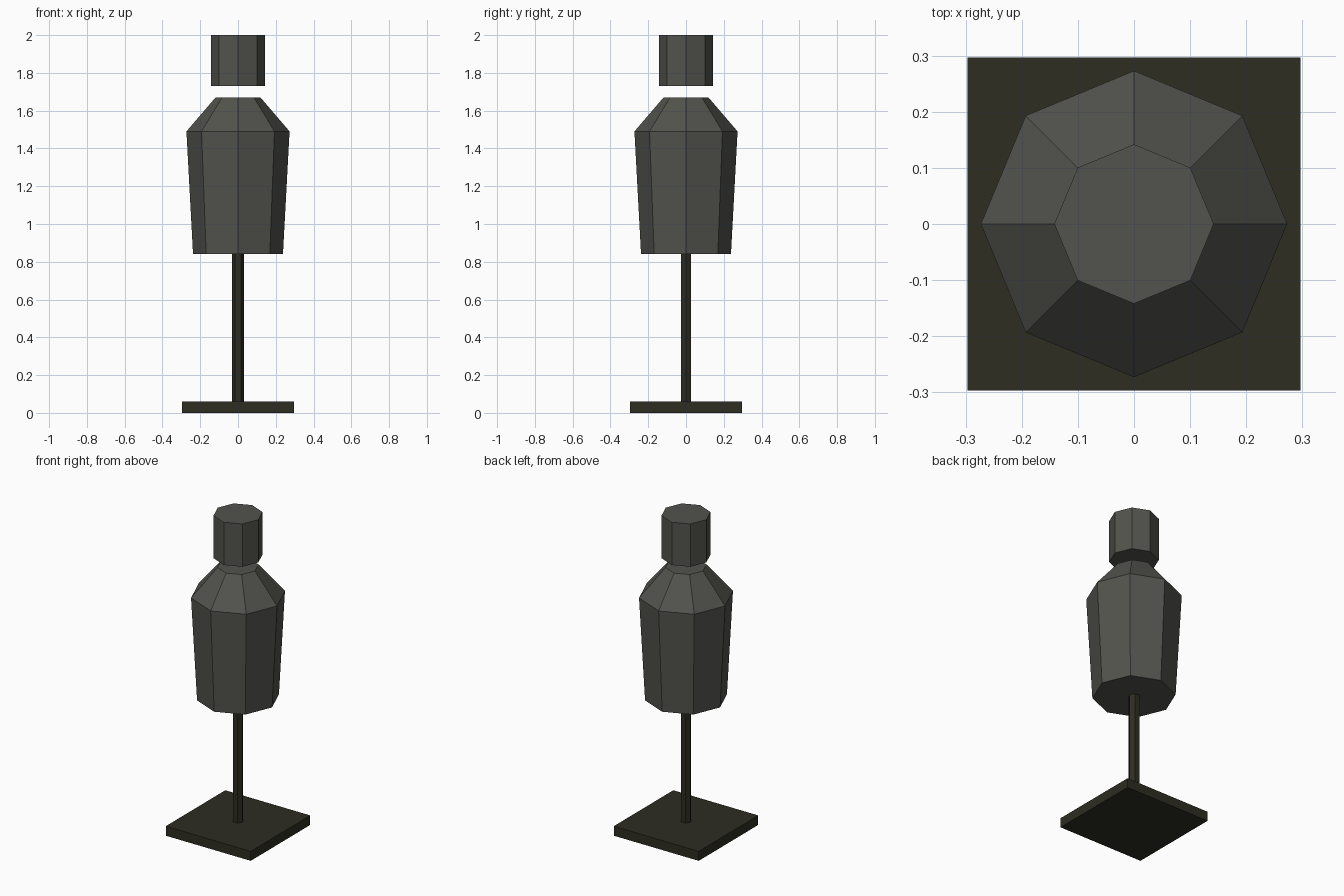
import bpy
import bmesh
from math import cos, sin, tau

cube = bpy.data.objects.get("Cube")
if cube:
    bpy.data.objects.remove(cube, do_unlink=True)


def material(name, rgb):
    mat = bpy.data.materials.new(name)
    mat.use_nodes = True
    color = (*rgb, 1.0)
    mat.diffuse_color = color
    mat.node_tree.nodes["Principled BSDF"].inputs["Base Color"].default_value = color
    return mat


def lathe(name, sides, profile, mat, turn=0.0):
    """Flat-sided solid from (radius, height) rings, capped at both ends."""
    bm = bmesh.new()
    rings = []
    for radius, z in profile:
        angles = [turn + tau * i / sides for i in range(sides)]
        rings.append([bm.verts.new((radius * cos(a), radius * sin(a), z)) for a in angles])
    for low, high in zip(rings, rings[1:]):
        for i in range(sides):
            j = (i + 1) % sides
            bm.faces.new((low[i], low[j], high[j], high[i]))
    bm.faces.new(rings[0][::-1])
    bm.faces.new(rings[-1])
    mesh = bpy.data.meshes.new(name)
    bm.to_mesh(mesh)
    bm.free()
    mesh.materials.append(mat)
    obj = bpy.data.objects.new(name, mesh)
    bpy.context.collection.objects.link(obj)
    return obj


grey = material("dark grey", (0.085, 0.085, 0.075))
olive = material("dark olive", (0.027, 0.026, 0.016))

# Stand: square base plate and hexagonal post
half = 0.297
lathe("base_plate", 4, [(half * 2 ** 0.5, 0), (half * 2 ** 0.5, 0.06)], olive, tau / 8)
lathe("post", 6, [(0.032, 0.06), (0.032, 0.84)], olive)

# Tapered torso with sloping shoulders
lathe("torso", 8, [(0.238, 0.84), (0.273, 1.49), (0.119, 1.67)], grey)

# Separate head above the shoulders
lathe("head", 8, [(0.142, 1.73), (0.142, 2.0)], grey)
